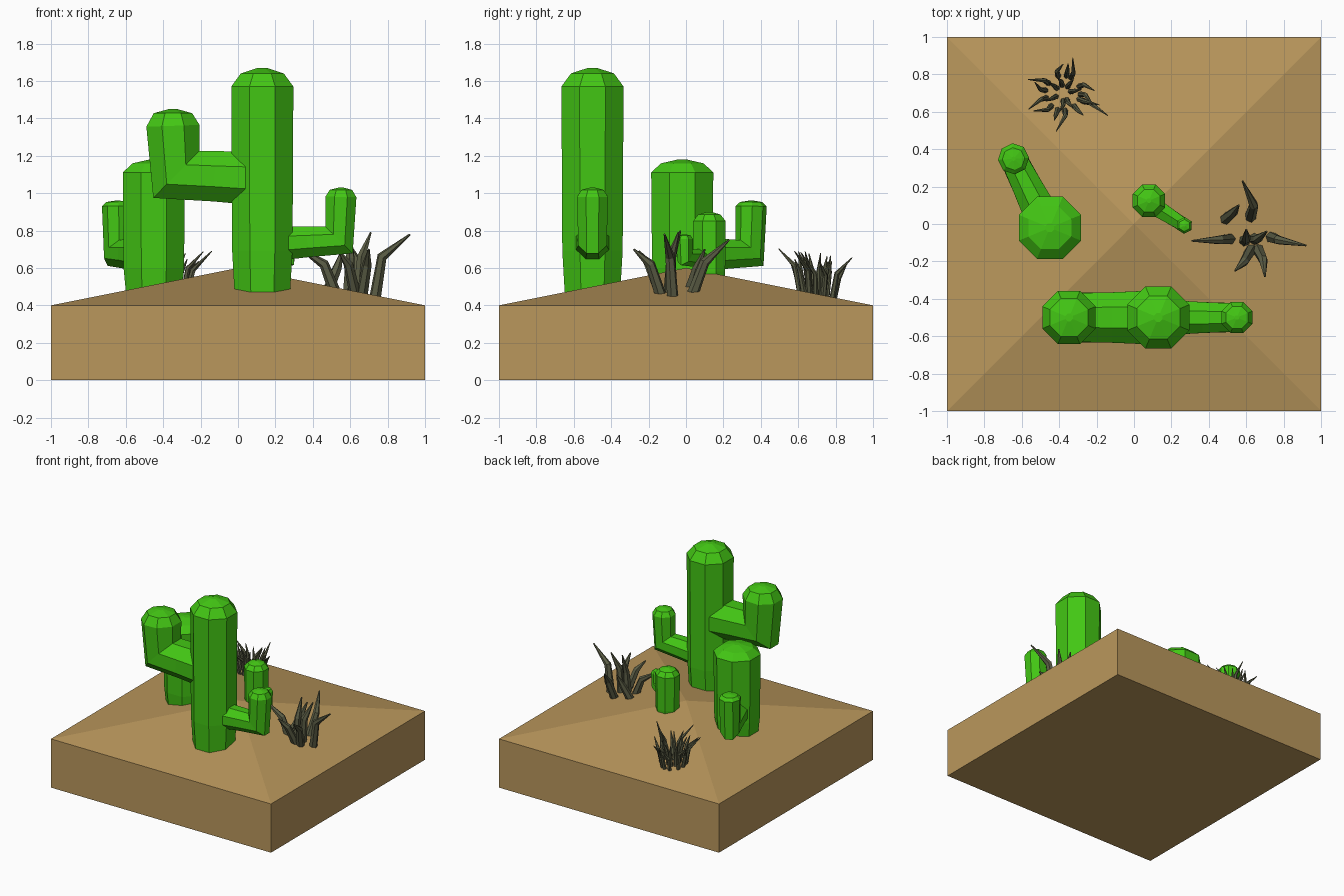
import bpy, bmesh, math, random
from mathutils import Vector

if "Cube" in bpy.data.objects:
    bpy.data.objects.remove(bpy.data.objects["Cube"])

random.seed(4)


def material(name, rgb):
    m = bpy.data.materials.new(name)
    m.diffuse_color = (*rgb, 1)
    m.use_nodes = True
    m.node_tree.nodes["Principled BSDF"].inputs["Base Color"].default_value = m.diffuse_color
    return m


SAND = material("sand", (0.49, 0.31, 0.107))
GREEN = material("cactus_green", (0.056, 0.57, 0.007))
DRY = material("dry_grass", (0.105, 0.11, 0.06))


def ground(x, y):
    return 0.6 - 0.2 * max(abs(x), abs(y))


def finish(bm, name, mat):
    bmesh.ops.recalc_face_normals(bm, faces=bm.faces)
    me = bpy.data.meshes.new(name)
    bm.to_mesh(me)
    bm.free()
    me.materials.append(mat)
    ob = bpy.data.objects.new(name, me)
    bpy.context.collection.objects.link(ob)
    return ob


def tube(bm, pts, radii, side, sides=8):
    """Faceted tube along a path, mitred at bends; side is the horizontal cross axis."""
    pts = [Vector(p) for p in pts]
    side = Vector(side).normalized()
    rings = []
    for i, p in enumerate(pts):
        a = (p - pts[max(i - 1, 0)]).normalized()
        b = (pts[min(i + 1, len(pts) - 1)] - p).normalized()
        t = (a + b).normalized()
        mitre = 1 / max(t.dot(b if b.length else a), 0.6)
        up = t.cross(side).normalized() * mitre
        ring = []
        for k in range(sides):
            w = math.tau * (k + 0.5) / sides
            ring.append(bm.verts.new(p + radii[i] * (side * math.cos(w) + up * math.sin(w))))
        rings.append(ring)
    for r, s in zip(rings, rings[1:]):
        for k in range(sides):
            n = (k + 1) % sides
            bm.faces.new((r[k], r[n], s[n], s[k]))
    bm.faces.new(rings[0])
    bm.faces.new(rings[-1])


def trunk(name, x, y, r, z0, z1, dome):
    bm = bmesh.new()
    zs = (z0, z0 + 0.2 * (z1 - z0), z1 - dome, z1 - 0.3 * dome, z1)
    rs = [r * f for f in (0.95, 1.04, 1.07, 0.74, 0.15)]
    tube(bm, [(x, y, z) for z in zs], rs, (1, 0, 0))
    finish(bm, name, GREEN)


def arm(name, start, elbow, top, r_in, r, dome, sides=8):
    """Arm leaving the trunk at start, turning up at elbow, domed at height top."""
    s, e = Vector(start), Vector(elbow)
    d = e - s
    lean = Vector((d.x, d.y, 0)).normalized() * r * 0.12
    end = e + lean
    path = [s, s.lerp(e, 0.5), e]
    path += [(end.x, end.y, z) for z in (top - dome, top - 0.25 * dome, top)]
    rs = [r_in, (r_in + r) * 0.48, r * 0.96, r * 1.04, r * 0.75, r * 0.15]
    bm = bmesh.new()
    tube(bm, path, rs, (-d.y, d.x, 0), sides)
    finish(bm, name, GREEN)


# Sand block with a low pyramid top
bm = bmesh.new()
low = [bm.verts.new((x, y, 0)) for x, y in ((-1, -1), (1, -1), (1, 1), (-1, 1))]
high = [bm.verts.new((v.co.x, v.co.y, 0.4)) for v in low]
peak = bm.verts.new((0, 0, 0.6))
bm.faces.new(low)
for i in range(4):
    j = (i + 1) % 4
    bm.faces.new((low[i], low[j], high[j], high[i]))
    bm.faces.new((high[i], high[j], peak))
finish(bm, "sand_base", SAND)

# Large cactus with two arms
trunk("large_cactus_trunk", 0.13, -0.5, 0.168, 0.45, 1.67, 0.1)
arm("large_cactus_left_arm", (0.08, -0.5, 1.08), (-0.33, -0.5, 1.1), 1.45, 0.155, 0.148, 0.09)
arm("large_cactus_right_arm", (0.2, -0.5, 0.73), (0.54, -0.5, 0.75), 1.03, 0.1, 0.086, 0.05)

# Medium cactus with one arm
trunk("medium_cactus_trunk", -0.45, -0.02, 0.168, 0.45, 1.18, 0.07)
arm("medium_cactus_arm", (-0.5, 0.06, 0.67), (-0.64, 0.34, 0.68), 0.96, 0.1, 0.08, 0.03)

# Small cactus with one arm
trunk("small_cactus_trunk", 0.08, 0.125, 0.088, 0.5, 0.9, 0.05)
arm("small_cactus_arm", (0.1, 0.1, 0.65), (0.265, -0.005, 0.655), 0.78, 0.055, 0.043, 0.025, 6)


def blade(bm, base, mid, tip, r):
    d = Vector(tip) - Vector(base)
    tube(bm, [base, mid, tip], [r, r * 0.8, r * 0.15], (-d.y, d.x, 0), 6)


# Large grass clump: base xy, bend xyz, tip xyz
bm = bmesh.new()
for b, m, t in (
    ((0.52, -0.08), (0.46, -0.085, 0.62), (0.31, -0.09, 0.72)),
    ((0.62, 0.03), (0.64, 0.10, 0.63), (0.58, 0.23, 0.75)),
    ((0.48, 0.02), (0.53, 0.06, 0.60), (0.56, 0.10, 0.70)),
    ((0.73, -0.07), (0.77, -0.085, 0.66), (0.92, -0.115, 0.78)),
    ((0.63, -0.13), (0.59, -0.20, 0.62), (0.54, -0.25, 0.69)),
    ((0.66, -0.13), (0.69, -0.19, 0.62), (0.70, -0.28, 0.70)),
    ((0.59, -0.09), (0.60, -0.08, 0.65), (0.60, -0.03, 0.80)),
    ((0.64, -0.08), (0.66, -0.08, 0.66), (0.71, -0.04, 0.79)),
):
    blade(bm, (*b, ground(*b) - 0.03), m, t, 0.032)
finish(bm, "large_grass_clump", DRY)

# Small grass clump: rings of outward-bent blades
bm = bmesh.new()
cx, cy = -0.38, 0.7
for count, r0, r1, r2, top in ((13, 0.09, 0.12, 0.185, 0.2), (7, 0.04, 0.06, 0.11, 0.24)):
    for i in range(count):
        w = math.tau * (i + random.uniform(-0.3, 0.3)) / count
        w2 = w + random.uniform(-0.35, 0.35)
        k = random.uniform(0.75, 1.15)
        at = lambda r, a, z: (cx + r * math.cos(a), cy + r * math.sin(a), z)
        x, y, _ = at(r0, w, 0)
        g = ground(x, y)
        blade(bm, (x, y, g - 0.02), at(r1, w, g + top * 0.6 * k),
              at(r2 * k, w2, g + top * k), 0.016)
blade(bm, (-0.28, 0.66, 0.44), (-0.24, 0.65, 0.59), (-0.14, 0.58, 0.69), 0.018)
finish(bm, "small_grass_clump", DRY)
